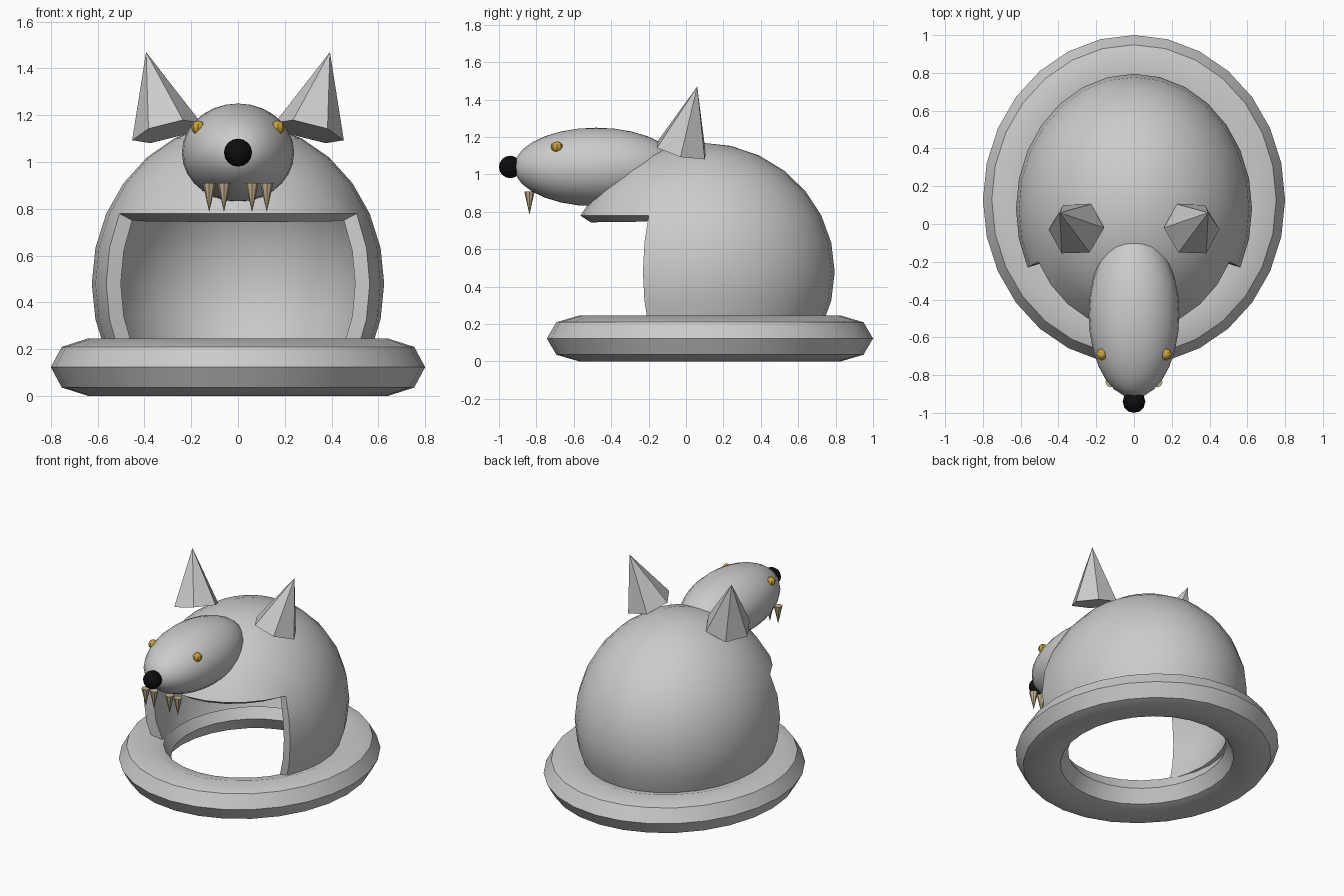
import bpy, bmesh
from math import radians, sin, tan, tau
from mathutils import Vector, Matrix

if "Cube" in bpy.data.objects:
    bpy.data.objects.remove(bpy.data.objects["Cube"], do_unlink=True)


def material(name, color):
    m = bpy.data.materials.new(name)
    m.use_nodes = True
    m.diffuse_color = (*color, 1)
    m.node_tree.nodes["Principled BSDF"].inputs["Base Color"].default_value = (*color, 1)
    return m


GREY = material("grey", (0.6, 0.6, 0.6))
BLACK = material("black", (0.004, 0.004, 0.004))
GOLD = material("gold", (0.6, 0.36, 0.04))
BONE = material("bone", (0.55, 0.46, 0.28))


def finish(name, bm, mat, angle=None, thickness=0):
    """Turn a bmesh into a named object, optionally thickened and smoothed."""
    bmesh.ops.recalc_face_normals(bm, faces=bm.faces)
    mesh = bpy.data.meshes.new(name)
    bm.to_mesh(mesh)
    bm.free()
    mesh.materials.append(mat)
    ob = bpy.data.objects.new(name, mesh)
    bpy.context.collection.objects.link(ob)
    bpy.ops.object.select_all(action="DESELECT")
    ob.select_set(True)
    bpy.context.view_layer.objects.active = ob
    if thickness:
        mod = ob.modifiers.new("Thickness", "SOLIDIFY")
        mod.thickness = thickness
        mod.offset = -1
        bpy.ops.object.modifier_apply(modifier=mod.name)
    if angle:
        bpy.ops.object.shade_smooth_by_angle(angle=radians(angle))
    return ob


def place(bm, center, size):
    bmesh.ops.transform(bm, verts=bm.verts,
                        matrix=Matrix.Translation(center) @ Matrix.Diagonal((*size, 1)))


def ellipsoid(name, center, size, mat, segments, rings, angle=None):
    bm = bmesh.new()
    bmesh.ops.create_uvsphere(bm, u_segments=segments, v_segments=rings, radius=1)
    place(bm, center, size)
    return finish(name, bm, mat, angle)


def cone(name, base, tip, radius, sides, mat, angle=None):
    base, tip = Vector(base), Vector(tip)
    axis = tip - base
    bm = bmesh.new()
    bmesh.ops.create_cone(bm, cap_ends=True, segments=sides, radius1=radius,
                          radius2=0, depth=axis.length)
    turn = Vector((0, 0, 1)).rotation_difference(axis).to_matrix().to_4x4()
    bmesh.ops.transform(bm, verts=bm.verts,
                        matrix=Matrix.Translation((base + tip) / 2) @ turn
                        @ Matrix.Rotation(radians(90), 4, "Z"))
    return finish(name, bm, mat, angle)


# Helmet shell: a thick dome, open below and with a face opening two grid steps in
SEGMENTS = 28
step = 2 * tau / SEGMENTS
bm = bmesh.new()
bmesh.ops.create_uvsphere(bm, u_segments=SEGMENTS, v_segments=SEGMENTS // 2, radius=1)
removed = []
for f in bm.faces:
    c = f.calc_center_median()
    below = c.z < -sin(step)
    opening = c.z < sin(step) and c.y < -abs(c.x) * tan(step)
    if below or opening:
        removed.append(f)
bmesh.ops.delete(bm, geom=removed, context="FACES")
place(bm, (0, 0.08, 0.48), (0.625, 0.715, 0.69))
finish("helmet_shell", bm, GREY, 40, thickness=0.065)

# Collar ring: an eight-sided section swept round an oval
bm = bmesh.new()
loops = []
for i in range(SEGMENTS):
    spin = Matrix.Rotation(tau * i / SEGMENTS, 3, "Z")
    loops.append([bm.verts.new(spin @ Vector((0.64 + 0.16 * sin(tau * j / 8 + tau / 4), 0,
                                              0.123 * sin(tau * j / 8))))
                  for j in range(8)])
for i in range(SEGMENTS):
    a, b = loops[i - 1], loops[i]
    for j in range(8):
        bm.faces.new((a[j - 1], b[j - 1], b[j], a[j]))
place(bm, (0, 0.128, 0.123), (1, 1.09, 1))
finish("collar_ring", bm, GREY, 40)

# Snout and nose
ellipsoid("snout", (0, -0.48, 1.04), (0.24, 0.44, 0.21), GREY, 28, 14, 40)
ellipsoid("nose", (0, -0.94, 1.04), (0.06, 0.06, 0.06), BLACK, 12, 8)

# Mirrored eyes, ears and fangs
for side, s in (("left", 1), ("right", -1)):
    ellipsoid(side + "_eye", (s * 0.17, -0.69, 1.147), (0.03, 0.032, 0.03), GOLD, 8, 6)
    cone(side + "_ear", (s * 0.305, -0.025, 1.13), (s * 0.393, 0.06, 1.47), 0.152, 6, GREY)
    for kind, x in (("inner", 0.06), ("outer", 0.123)):
        cone(f"{side}_{kind}_fang", (s * x, -0.837, 0.91), (s * x, -0.837, 0.785),
             0.028, 8, BONE)
